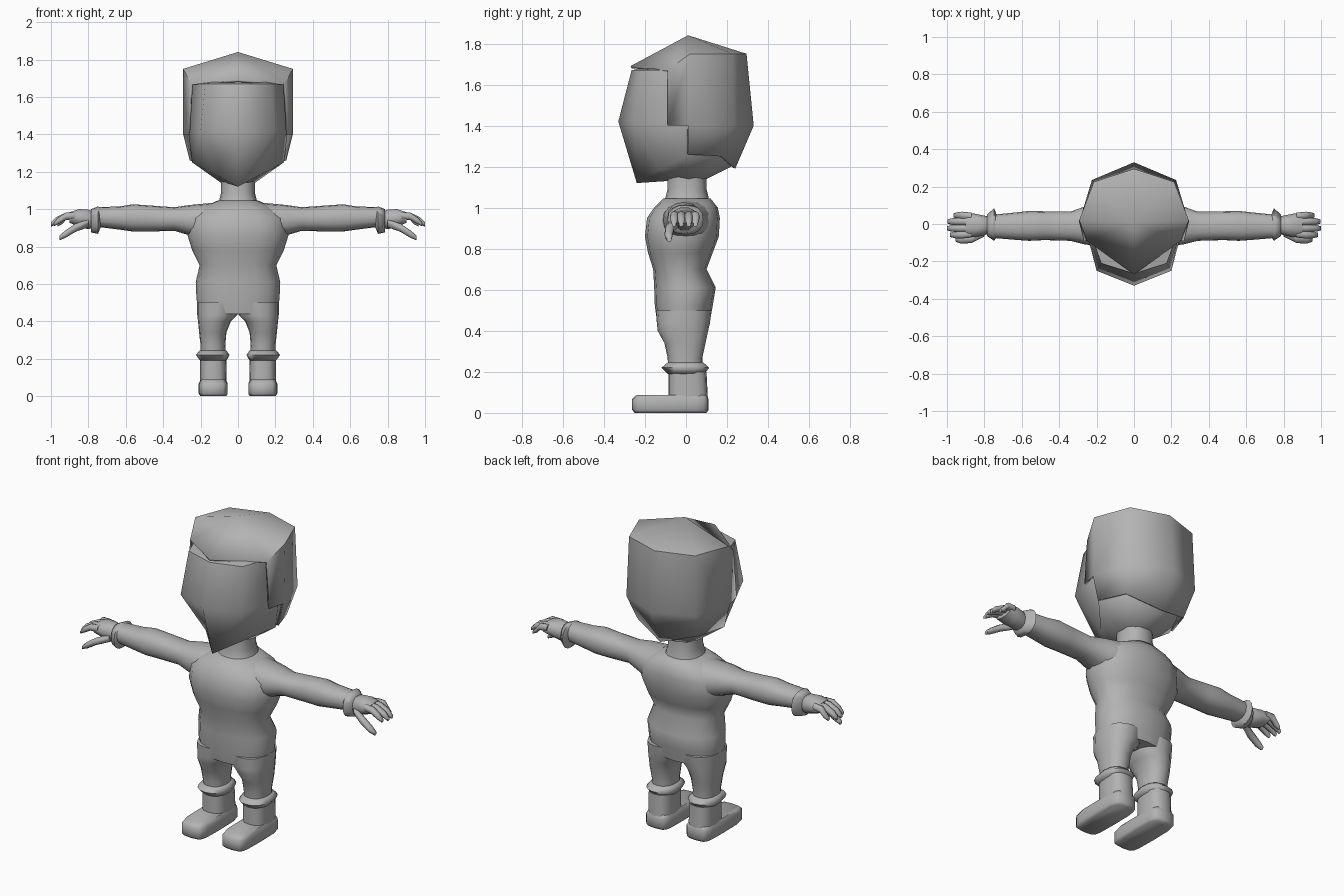
import bpy, math

grey = bpy.data.materials.new("plain grey")
grey.diffuse_color = (0.45, 0.45, 0.45, 1)


def make(name, verts, faces, mirror=False, angle=60):
    me = bpy.data.meshes.new(name)
    me.from_pydata(verts, [], faces)
    me.materials.append(grey)
    me.shade_smooth()
    me.set_sharp_from_angle(angle=math.radians(angle))
    ob = bpy.data.objects.new(name, me)
    bpy.context.collection.objects.link(ob)
    if mirror:
        m = ob.modifiers.new("mirror", 'MIRROR')
        m.merge_threshold = 0.0005
    return ob


def loft(name, rings, **kw):
    """Skin closed rings of equal length, with capped ends."""
    n = len(rings[0])
    verts = [p for r in rings for p in r]
    faces = [tuple(reversed(range(n)))]
    for k in range(len(rings) - 1):
        a, b = k * n, (k + 1) * n
        faces += [(a + i, a + (i + 1) % n, b + (i + 1) % n, b + i) for i in range(n)]
    faces.append(tuple(range(len(verts) - n, len(verts))))
    return make(name, verts, faces, **kw)


def section(axis, pos, a0, a1, b0, b1, n=16, power=2.3):
    """Rounded section filling a box, across the z or x axis."""
    pts = []
    for i in range(n):
        t = 2 * math.pi * i / n
        c, s = math.cos(t), math.sin(t)
        a = (a0 + a1) / 2 + (a1 - a0) / 2 * math.copysign(abs(c) ** (2 / power), c)
        b = (b0 + b1) / 2 + (b1 - b0) / 2 * math.copysign(abs(s) ** (2 / power), s)
        pts.append((a, b, pos) if axis == 'z' else (pos, a, b))
    return pts


def stack(name, axis, rows, n=16, power=2.3, **kw):
    return loft(name, [section(axis, *r, n=n, power=power) for r in rows], **kw)


def ring8(half):
    """Front, front corner, side, back corner, back -> full eight-point ring."""
    return half + [(-x, y, z) for x, y, z in half[3:0:-1]]


# Head: faceted, with pointed chin
loft("head", [ring8(h) for h in (
    [(0, -.09, 1.13), (.06, -.06, 1.14), (.09, .01, 1.14), (.06, .08, 1.14), (0, .1, 1.14)],
    [(0, -.24, 1.12), (.12, -.13, 1.185), (.245, .0, 1.25), (.17, .15, 1.24), (0, .22, 1.2)],
    [(0, -.33, 1.42), (.2, -.25, 1.42), (.265, 0, 1.41), (.18, .19, 1.41), (0, .29, 1.41)],
    [(0, -.265, 1.67), (.175, -.21, 1.67), (.25, 0, 1.67), (.18, .18, 1.67), (0, .25, 1.67)],
    [(0, -.12, 1.7), (.06, -.08, 1.7), (.12, 0, 1.7), (.06, .08, 1.7), (0, .12, 1.7)],
)])

# Hair: faceted cap, stepped at the sides, pointed over the brow
hair_pts = [
    (.258, .01, 1.26), (.2, .17, 1.25), (0, .24, 1.19),
    (.268, -.09, 1.40), (.293, .01, 1.40), (.225, .235, 1.40), (0, .33, 1.40),
    (.25, -.09, 1.67), (.293, .02, 1.75), (.215, .225, 1.75), (0, .295, 1.75),
    (0, -.27, 1.69), (0, .01, 1.84)]
hair = make("hair", hair_pts, [
    (0, 1, 5, 4), (1, 2, 6, 5),
    (3, 4, 8, 7), (4, 5, 9, 8), (5, 6, 10, 9),
    (11, 7, 12), (7, 8, 12), (8, 9, 12), (9, 10, 12)], mirror=True)
shell = hair.modifiers.new("thickness", 'SOLIDIFY')
shell.thickness = 0.012
shell.offset = -1

# Neck and torso
stack("neck", 'z', [(1.0, -.12, .12, -.12, .12), (1.05, -.1, .1, -.1, .11),
                    (1.09, -.09, .09, -.09, .1), (1.16, -.09, .09, -.09, .1)])
stack("torso", 'z', [(z, -w, w, f, b) for z, w, f, b in (
    (.44, .21, -.14, .115), (.52, .222, -.152, .13), (.61, .226, -.155, .145),
    (.70, .205, -.16, .10), (.78, .245, -.185, .13), (.86, .27, -.2, .16),
    (.95, .265, -.19, .165), (1.0, .21, -.155, .155), (1.045, .11, -.11, .12))])

# Trouser legs, ankle cuffs, boots
stack("leg", 'z', [(.2, .065, .2, -.085, .08), (.27, .068, .2, -.09, .08),
                   (.34, .062, .208, -.105, .095), (.4, .038, .214, -.138, .108),
                   (.435, .004, .218, -.142, .116), (.5, 0, .218, -.146, .125)],
      mirror=True)
stack("ankle_cuff", 'z', [(.19, .062, .203, -.09, .09), (.22, .045, .225, -.12, .113),
                          (.245, .062, .205, -.09, .085)], mirror=True, angle=80)
stack("boot_shaft", 'z', [(.04, .06, .203, -.085, .108), (.2, .063, .203, -.085, .1)],
      power=2.8, mirror=True)
stack("shoe", 'z', [(0, .064, .201, -.25, .1), (.014, .055, .21, -.262, .11),
                    (.068, .055, .21, -.262, .11), (.088, .066, .199, -.24, .1)],
      power=5, mirror=True)

# Sleeves and wrist cuffs
stack("arm", 'x', [(.14, -.12, .13, .82, 1.033), (.26, -.11, .095, .86, 1.022),
                   (.34, -.09, .066, .884, 1.01), (.48, -.086, .068, .88, 1.02),
                   (.56, -.09, .07, .88, 1.026), (.63, -.085, .062, .89, 1.015),
                   (.75, -.075, .05, .905, 1.01)], mirror=True)
stack("wrist_cuff", 'x', [(.735, -.07, .05, .9, 1.0), (.748, -.09, .085, .868, 1.015),
                          (.785, -.065, .05, .875, 1.0)], mirror=True, angle=80)

# Hands: palm, four bent fingers, thumb
stack("palm", 'x', [(.76, -.045, .035, .905, .98), (.80, -.06, .045, .89, 1.0),
                    (.85, -.07, .055, .905, 1.002), (.90, -.07, .058, .925, .985)],
      n=10, mirror=True)


def finger(name, path, r):
    rows = [(x, y - k * r, y + k * r, z - k * r, z + k * r)
            for (x, y, z), k in zip(path, (1.1, 1.1, 1, .6))]
    stack(name, 'x', rows, n=8, mirror=True)


for i, (y, tip) in enumerate(((-.058, .985), (-.023, 1.0), (.013, .998), (.046, .965))):
    finger(f"finger_{i + 1}", [(.87, y * .9, .965), (.92, y, .962),
                               (tip - .025, y, .938), (tip, y, .918)], .018)
finger("thumb", [(.80, -.045, .925), (.87, -.08, .9), (.925, -.085, .865),
                 (.955, -.082, .845)], .02)
